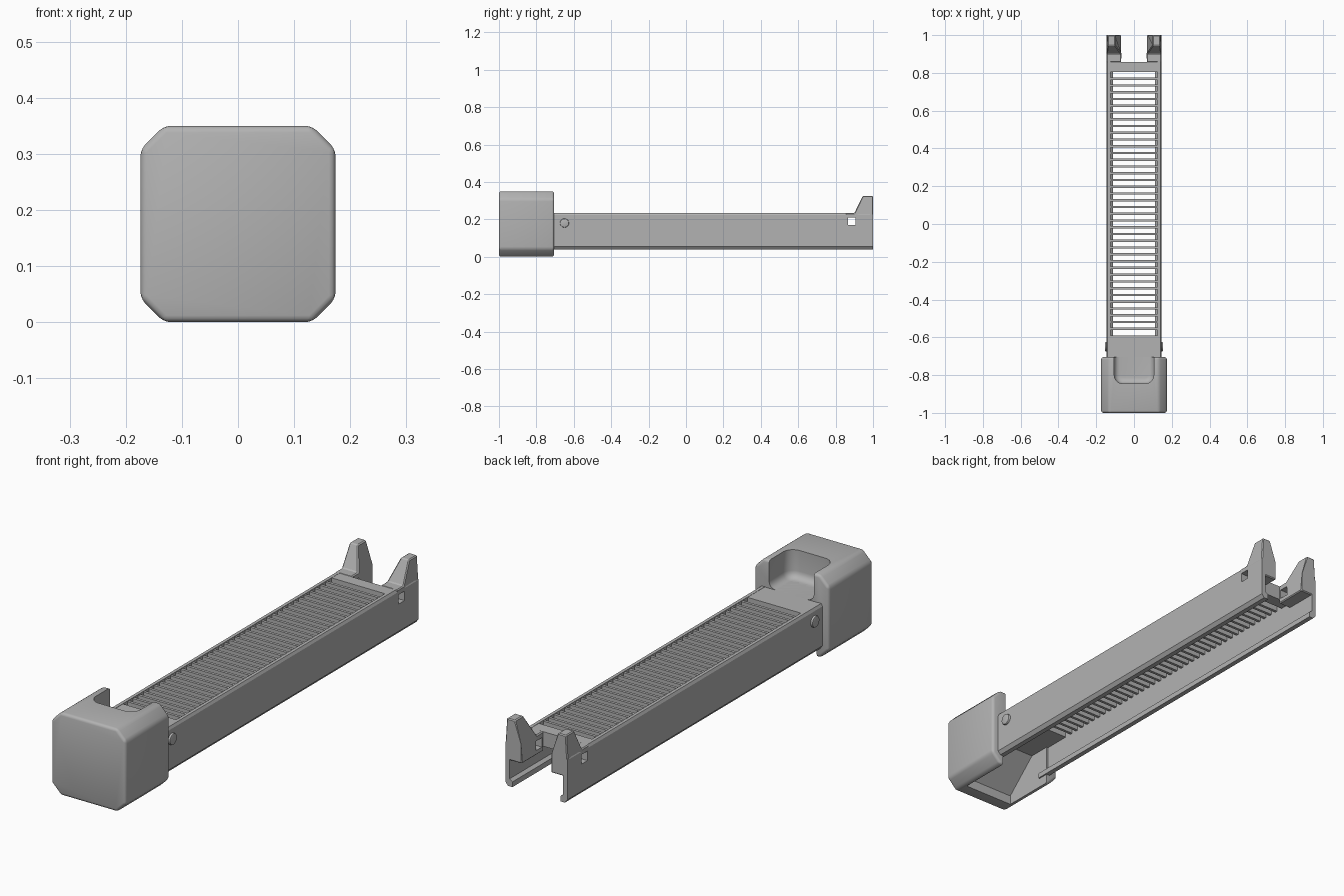
import bpy, bmesh, math

cube = bpy.data.objects.get("Cube")
if cube:
    bpy.data.objects.remove(cube, do_unlink=True)

grey = bpy.data.materials.new("plain grey")
grey.use_nodes = True
grey.diffuse_color = (0.45, 0.45, 0.45, 1)
grey.node_tree.nodes["Principled BSDF"].inputs["Base Color"].default_value = (0.45, 0.45, 0.45, 1)


def prism(name, points, start, end, axis):
    """Extrude a 2D outline along axis: x uses (y, z), y uses (x, z), z uses (x, y)."""
    place = {"x": lambda a, b, t: (t, a, b),
             "y": lambda a, b, t: (a, t, b),
             "z": lambda a, b, t: (a, b, t)}[axis]
    bm = bmesh.new()
    low = [bm.verts.new(place(a, b, start)) for a, b in points]
    high = [bm.verts.new(place(a, b, end)) for a, b in points]
    bm.faces.new(low)
    bm.faces.new(high[::-1])
    for i in range(len(points)):
        j = (i + 1) % len(points)
        bm.faces.new((low[i], high[i], high[j], low[j]))
    bmesh.ops.recalc_face_normals(bm, faces=bm.faces)
    mesh = bpy.data.meshes.new(name)
    bm.to_mesh(mesh)
    bm.free()
    mesh.materials.append(grey)
    obj = bpy.data.objects.new(name, mesh)
    bpy.context.collection.objects.link(obj)
    return obj


def box(name, x, y, z):
    return prism(name, [(x[0], y[0]), (x[1], y[0]), (x[1], y[1]), (x[0], y[1])], z[0], z[1], "z")


def activate(obj):
    bpy.ops.object.select_all(action="DESELECT")
    obj.select_set(True)
    bpy.context.view_layer.objects.active = obj


def apply(obj, kind, **settings):
    activate(obj)
    mod = obj.modifiers.new(kind.lower(), kind)
    for key, value in settings.items():
        setattr(mod, key, value)
    bpy.ops.object.modifier_apply(modifier=mod.name)


def cut(obj, cutter):
    apply(obj, "BOOLEAN", operation="DIFFERENCE", solver="EXACT", object=cutter)


def smooth(obj):
    activate(obj)
    bpy.ops.object.shade_smooth_by_angle(angle=math.radians(35))


# Head block: chamfered square with softened edges
W, H, C = 0.174, 0.35, 0.042
octagon = [(-W + C, 0), (W - C, 0), (W, C), (W, H - C),
           (W - C, H), (-W + C, H), (-W, H - C), (-W, C)]
head = prism("head_block", octagon, -1, -0.705, "y")
apply(head, "BEVEL", width=0.012, segments=3, angle_limit=math.radians(30))

# Scoop in the top of the head, rounded in plan and at the floor
R = 0.045
outline = [(-0.105, -0.6), (0.105, -0.6)]
for cx, first in ((0.06, 0), (-0.06, -90)):
    for k in range(7):
        a = math.radians(first - 15 * k)
        outline.append((cx + R * math.cos(a), -0.80 + R * math.sin(a)))
scoop = prism("scoop_cutter", outline, 0.232, 0.45, "z")
bm = bmesh.new()
bm.from_mesh(scoop.data)
floor_edges = [e for e in bm.edges if all(v.co.z < 0.3 for v in e.verts)]
bmesh.ops.bevel(bm, geom=floor_edges, offset=0.03, segments=4, profile=0.5, affect="EDGES")
bm.to_mesh(scoop.data)
bm.free()
cut(head, scoop)

# Hollow underside of the head with a sloped ceiling
hollow = prism("hollow_cutter", [(-0.94, -0.1), (-0.6, -0.1), (-0.6, 0.17), (-0.80, 0.17), (-0.94, 0.04)],
               -0.118, 0.118, "x")
cut(head, hollow)
smooth(head)

# Side walls of the rail with an inward lip along the bottom
wall_profile = [(0.133, 0.04), (0.145, 0.055), (0.145, 0.222), (0.139, 0.233),
                (0.125, 0.233), (0.125, 0.072), (0.112, 0.062), (0.112, 0.04)]
walls = prism("rail_walls", wall_profile, -0.75, 1.0, "y")
apply(walls, "MIRROR")

# Raised end posts that taper inward toward the tip
posts = prism("end_posts", [(0.855, 0.15), (1.0, 0.15), (1.0, 0.233), (1.0, 0.325), (0.945, 0.325), (0.9, 0.233),
                            (0.855, 0.233)], 0.068, 0.145, "x")
for v in posts.data.vertices:
    if v.co.z > 0.3:
        v.co.x = 0.1 if v.co.x < 0.1 else 0.139
apply(posts, "MIRROR")
apply(posts, "BEVEL", width=0.004, segments=1, angle_limit=math.radians(40))

# Square windows through both sides
window = box("window_cutter", (-0.3, 0.3), (0.866, 0.906), (0.17, 0.21))
for part in (walls, posts):
    cut(part, window)

# Top plates at both ends of the grating
box("front_plate", (-0.13, 0.13), (-0.82, -0.59), (0.17, 0.232))
box("back_plate", (-0.13, 0.13), (0.805, 0.857), (0.17, 0.232))

# Cross bars of the grating
count, first, last = 38, -0.59, 0.805
pitch = (last - first) / (count + 1)
bars = box("grating_bars", (-0.127, 0.127), (first + pitch - 0.006, first + pitch + 0.006), (0.17, 0.23))
apply(bars, "ARRAY", count=count, use_relative_offset=False, use_constant_offset=True,
      constant_offset_displace=(0, pitch, 0))

# Round side buttons
circle = [(-0.65 + 0.024 * math.cos(math.tau * k / 24), 0.18 + 0.024 * math.sin(math.tau * k / 24))
          for k in range(24)]
buttons = prism("side_buttons", circle, 0.13, 0.154, "x")
apply(buttons, "MIRROR")
apply(buttons, "BEVEL", width=0.004, segments=2, angle_limit=math.radians(40))
smooth(buttons)

for helper in (scoop, hollow, window):
    bpy.data.objects.remove(helper, do_unlink=True)
